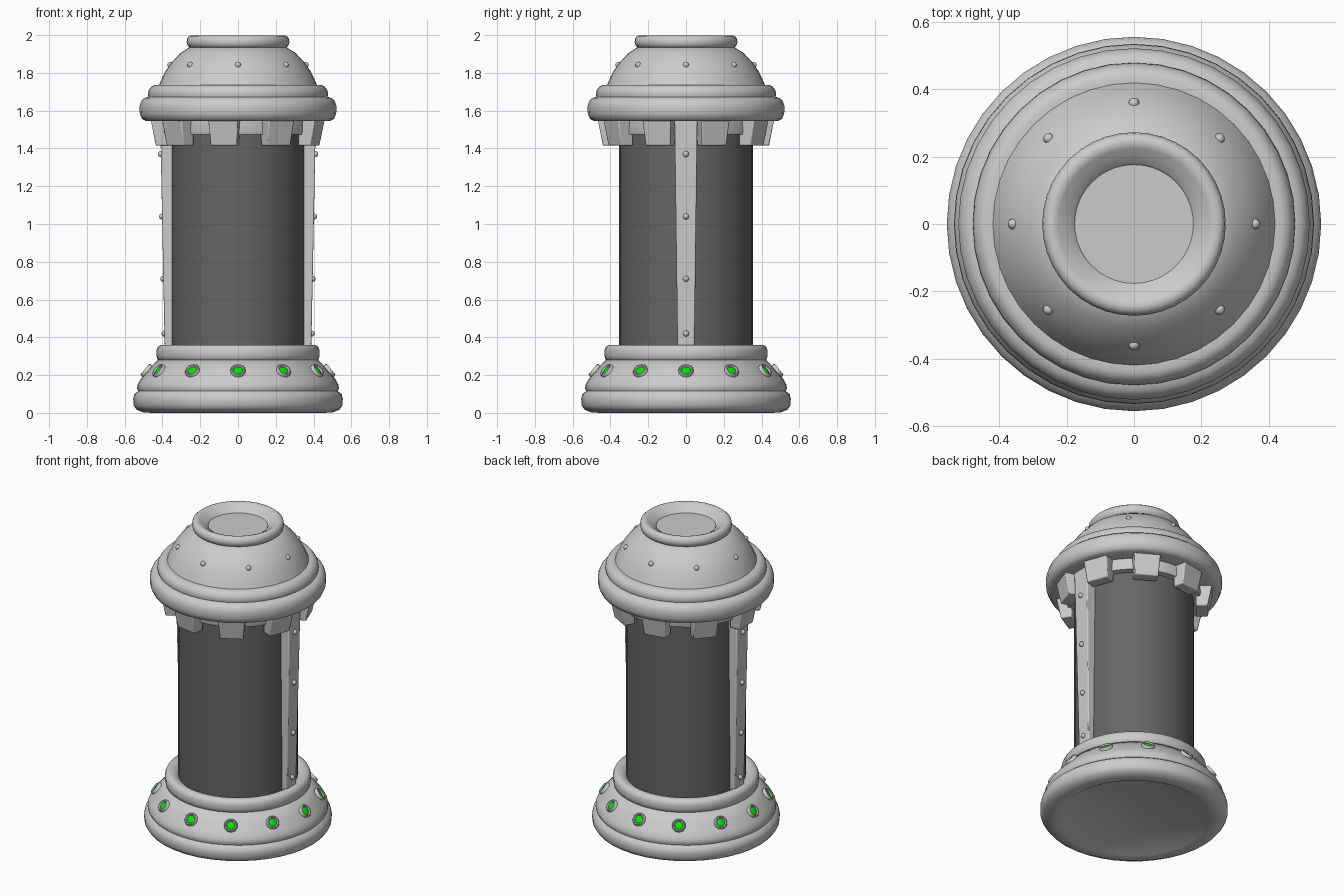
import bpy, bmesh
from math import sin, cos, pi, radians
from mathutils import Matrix, Vector

if "Cube" in bpy.data.objects:
    bpy.data.objects.remove(bpy.data.objects["Cube"])

SEG = 40


def finish(name, bm, mat=None, angle=50):
    bmesh.ops.recalc_face_normals(bm, faces=bm.faces[:])
    me = bpy.data.meshes.new(name)
    bm.to_mesh(me)
    bm.free()
    ob = bpy.data.objects.new(name, me)
    bpy.context.collection.objects.link(ob)
    if mat:
        me.materials.append(mat)
    bpy.ops.object.select_all(action='DESELECT')
    ob.select_set(True)
    bpy.context.view_layer.objects.active = ob
    bpy.ops.object.shade_smooth_by_angle(angle=radians(angle))
    return ob


def revolve(bm, profile, seg=SEG, matrix=Matrix()):
    """Lathe an (r, z) profile about z and cap both ends."""
    rings = [[bm.verts.new(matrix @ Vector((r * sin(2 * pi * i / seg), -r * cos(2 * pi * i / seg), z)))
              for i in range(seg)] for r, z in profile]
    for a, b in zip(rings, rings[1:]):
        for i in range(seg):
            j = (i + 1) % seg
            bm.faces.new((a[i], a[j], b[j], b[i]))
    bm.faces.new(rings[0])
    bm.faces.new(rings[-1])


def lathe(name, profile, mat=None):
    bm = bmesh.new()
    revolve(bm, profile)
    return finish(name, bm, mat)


def material(name, col):
    m = bpy.data.materials.new(name)
    m.diffuse_color = (*col, 1)
    m.use_nodes = True
    m.node_tree.nodes["Principled BSDF"].inputs["Base Color"].default_value = m.diffuse_color
    return m


def around(n, r, z, tilt, start=0):
    """Frames on a circle, local z pointing outwards and raised by tilt degrees."""
    for k in range(n):
        a = start + 2 * pi * k / n
        yield (Matrix.Rotation(a, 4, 'Z') @ Matrix.Translation((0, -r, z))
               @ Matrix.Rotation(radians(90 - tilt), 4, 'X'))


def prism(bm, bottom, top, matrix):
    """Tapered block from two (half width, inner, outer, z) sections, facing -y."""
    vs = []
    for w, r0, r1, z in (bottom, top):
        vs.append([bm.verts.new(matrix @ Vector(p)) for p in
                   ((-w, -r1, z), (w, -r1, z), (w, -r0, z), (-w, -r0, z))])
    a, b = vs
    bm.faces.new(a)
    bm.faces.new(b)
    for i in range(4):
        j = (i + 1) % 4
        bm.faces.new((a[i], a[j], b[j], b[i]))


def bevel(ob, width):
    m = ob.modifiers.new("bevel", 'BEVEL')
    m.width = width
    m.segments = 2
    m.limit_method = 'ANGLE'


dark = material("dark_core", (0.13, 0.13, 0.13))
green = material("green_light", (0.0, 0.8, 0.0))

# central column
lathe("column", [(0.354, 0.3), (0.354, 1.57)], dark)

# stepped base with rounded rims
lathe("base", [(0.44, 0.006), (0.45, 0.0), (0.5, 0.002), (0.538, 0.018), (0.553, 0.04),
               (0.555, 0.075), (0.549, 0.1), (0.528, 0.116), (0.534, 0.13), (0.532, 0.15),
               (0.515, 0.18), (0.47, 0.232), (0.425, 0.28)])
lathe("base_collar", [(0.33, 0.27), (0.415, 0.275), (0.428, 0.285), (0.432, 0.305), (0.432, 0.33),
                      (0.425, 0.35), (0.408, 0.36), (0.385, 0.36), (0.365, 0.35), (0.35, 0.335)])

# cap: collar, rims, dome and dished top ring
lathe("cap_collar", [(0.34, 1.475), (0.395, 1.475), (0.4, 1.49), (0.4, 1.57)])
lathe("cap_rim", [(0.38, 1.545), (0.485, 1.545), (0.508, 1.556), (0.52, 1.585), (0.521, 1.625),
                  (0.512, 1.652), (0.495, 1.667), (0.475, 1.673), (0.44, 1.675)])
lathe("cap_upper_rim", [(0.44, 1.66), (0.472, 1.668), (0.478, 1.685), (0.473, 1.708),
                        (0.459, 1.728), (0.44, 1.737), (0.415, 1.735)])
lathe("dome", [(0.425, 1.72), (0.41, 1.755), (0.385, 1.808), (0.35, 1.858), (0.305, 1.905), (0.25, 1.94)])
ring = lathe("top_ring", [(0.24, 1.93), (0.255, 1.934), (0.268, 1.946), (0.272, 1.965), (0.268, 1.985),
                          (0.256, 1.996), (0.24, 1.998), (0.225, 1.992), (0.205, 1.975), (0.18, 1.962),
                          (0.176, 1.955)])

# ring of nine blocks under the cap, one centred on the left side
bm = bmesh.new()
for k in range(9):
    prism(bm, (0.07, 0.365, 0.435, 1.415), (0.08, 0.37, 0.463, 1.56),
          Matrix.Rotation(-pi / 2 + 2 * pi * k / 9, 4, 'Z'))
bevel(finish("cap_blocks", bm, angle=35), 0.006)

# straps down both sides
for side, ang in (("right", pi / 2), ("left", -pi / 2)):
    bm = bmesh.new()
    prism(bm, (0.045, 0.335, 0.388, 0.34), (0.06, 0.335, 0.412, 1.555), Matrix.Rotation(ang, 4, 'Z'))
    bevel(finish(side + "_strap", bm, angle=35), 0.006)

# rivets on straps and dome
bm = bmesh.new()
spots = [m for z in (0.42, 0.71, 1.04, 1.37)
         for m in around(2, 0.388 + (z - 0.34) * 0.02, z, 0, pi / 2)]
spots += list(around(8, 0.358, 1.842, 38))
for m in spots:
    bmesh.ops.create_uvsphere(bm, u_segments=12, v_segments=8, radius=0.016, matrix=m)
finish("rivets", bm)

# lamp sockets and green lights around the base
sockets, lamps = bmesh.new(), bmesh.new()
for m in around(12, 0.474, 0.215, 39):
    revolve(sockets, [(0.04, -0.02), (0.04, 0.018), (0.035, 0.025), (0.029, 0.025),
                      (0.024, 0.018), (0.024, 0.008)], 16, m)
    revolve(lamps, [(0.025, 0.0), (0.024, 0.017), (0.015, 0.021)], 16, m)
finish("lamp_sockets", sockets)
finish("lamps", lamps, green)
